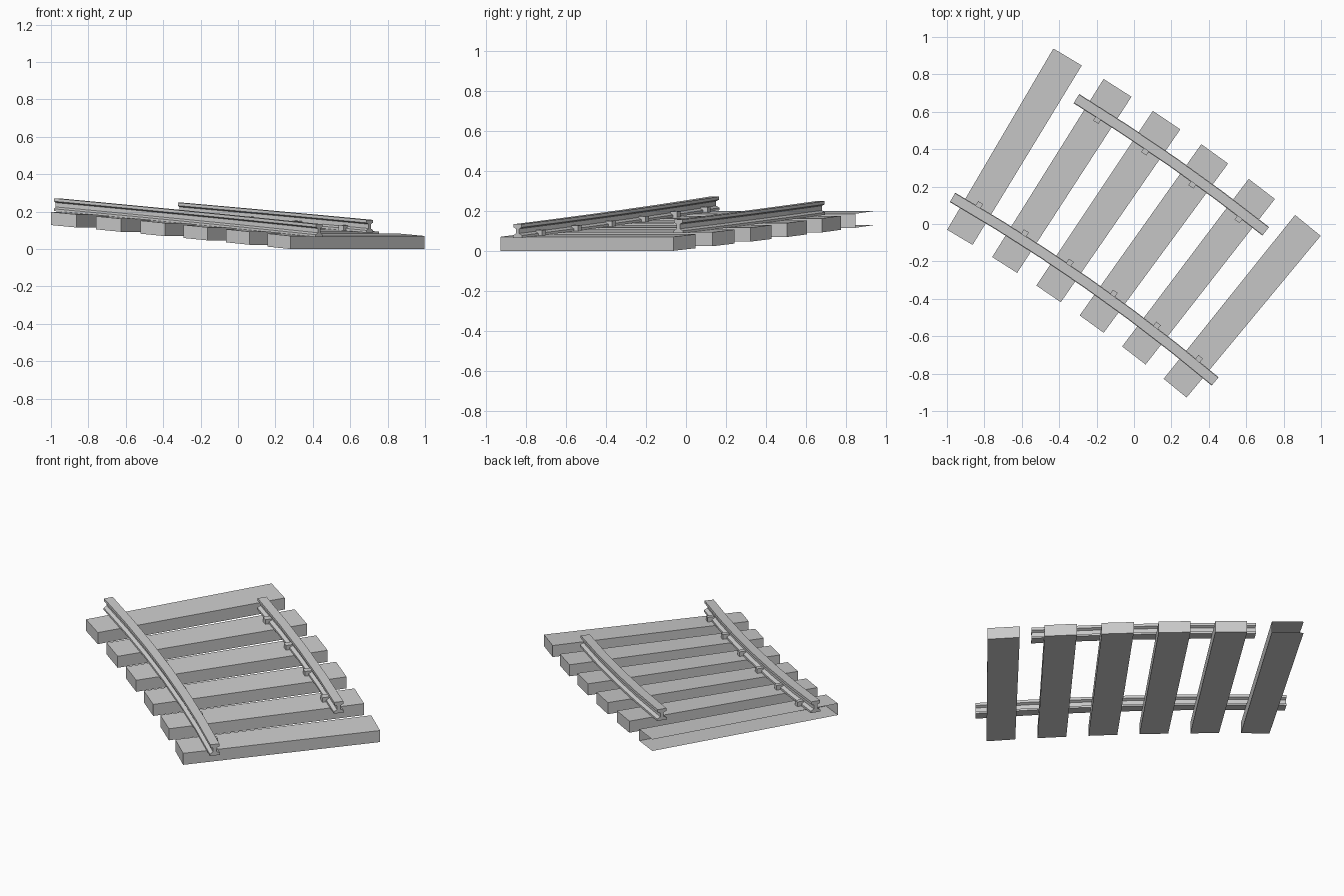
import bpy, bmesh
from math import radians, cos, sin

if "Cube" in bpy.data.objects:
    bpy.data.objects.remove(bpy.data.objects["Cube"])

# The track is an arc about a distant centre, climbing steadily with angle
CX, CY = -5.879, -8.357
START, STEP = 49.97, 1.67
TIE_HALF = 0.47
LOW = START + STEP / 2 - TIE_HALF
TIE_H = 0.07


def place(r, deg, h):
    a = radians(deg)
    return (CX + r * cos(a), CY + r * sin(a), 0.0138 * (deg - LOW) + h)


def sweep(name, profile, angles, skip_sides=(), skip_start=False):
    """Sweep a closed (radius, height) profile through a list of angles."""
    bm = bmesh.new()
    rings = [[bm.verts.new(place(r, d, h)) for r, h in profile] for d in angles]
    n = len(profile)
    for a, b in zip(rings, rings[1:]):
        for i in range(n):
            if i not in skip_sides:
                j = (i + 1) % n
                bm.faces.new((a[i], a[j], b[j], b[i]))
    bm.faces.new(rings[0])
    if not skip_start:
        bm.faces.new(rings[-1])
    bmesh.ops.recalc_face_normals(bm, faces=bm.faces)
    mesh = bpy.data.meshes.new(name)
    bm.to_mesh(mesh)
    bm.free()
    obj = bpy.data.objects.new(name, mesh)
    bpy.context.collection.objects.link(obj)
    return obj


def box(r0, r1, h0, h1):
    return [(r0, h0), (r1, h0), (r1, h1), (r0, h1)]


# Wedge-shaped ties; the uppermost one is open on its back long side and far end
for k in range(6):
    mid = START + STEP * (k + 0.5)
    last = k == 5
    sweep(f"tie_{k + 1}", box(9.651, 10.774, 0, TIE_H),
          [mid - TIE_HALF, mid + TIE_HALF],
          skip_sides=(1,) if last else (), skip_start=last)

# I-shaped rail section, right half from foot to head, mirrored
half = [(0.029, 0.0), (0.029, 0.012), (0.010, 0.022),
        (0.010, 0.045), (0.026, 0.052), (0.026, 0.068)]
section = half + [(-x, h) for x, h in reversed(half)]


def rail(name, radius, first, last, inward):
    profile = [(radius + x, TIE_H + h) for x, h in section]
    sweep(name, profile, [START + STEP * k for k in range(first, last + 1)])
    # Spikes holding the inner edge of the foot on each tie
    edges = sorted((radius + inward * 0.012, radius + inward * 0.052))
    for k in range(first, last):
        mid = START + STEP * (k + 0.5)
        sweep(f"{name}_spike_{k + 1}",
              box(*edges, TIE_H - 0.005, TIE_H + 0.028),
              [mid - 0.09, mid + 0.09])


rail("long_rail", 9.815, 0, 6, 1)
rail("short_rail", 10.608, 1, 5, -1)
